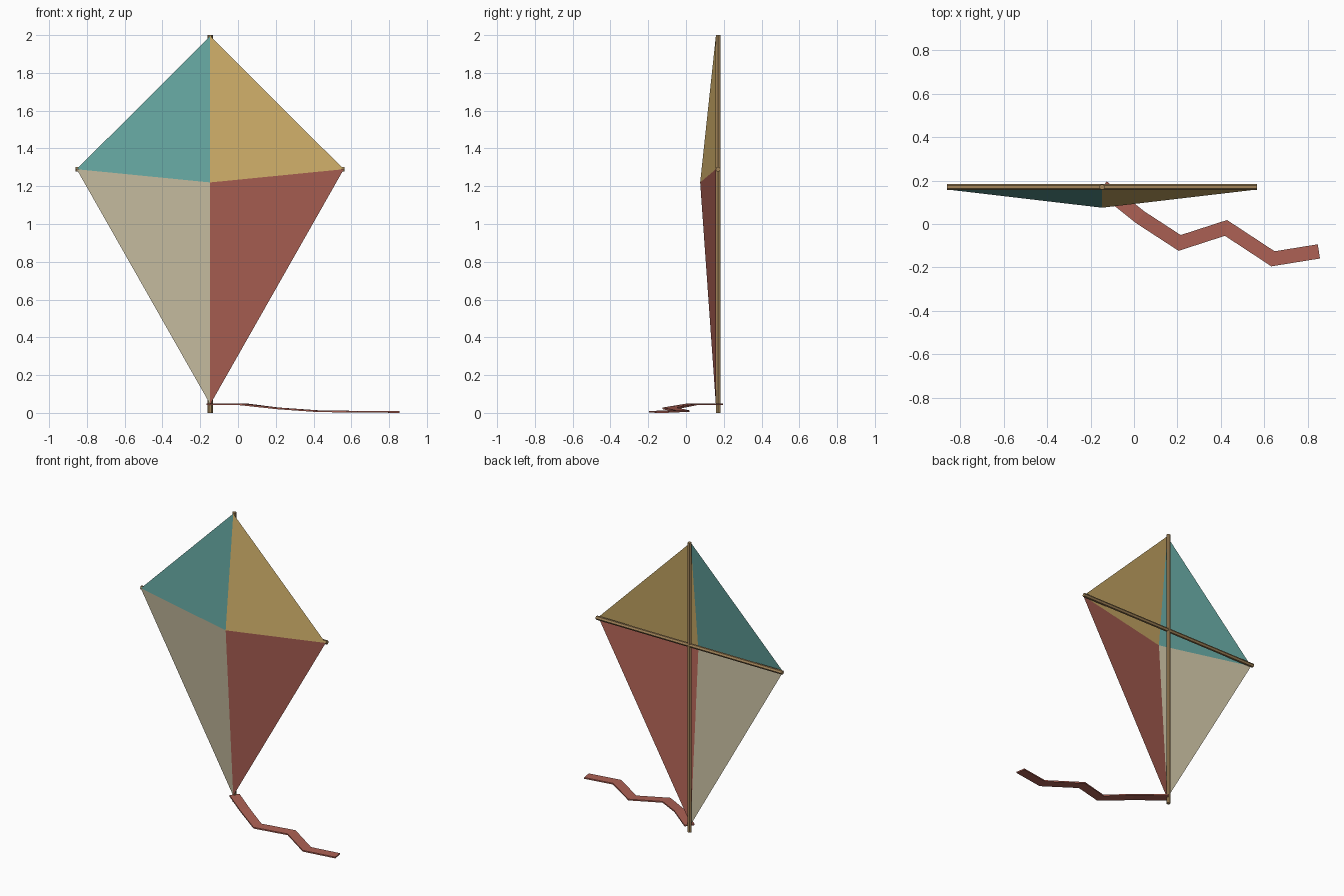
import bpy
from mathutils import Vector

if "Cube" in bpy.data.objects:
    bpy.data.objects.remove(bpy.data.objects["Cube"])

CX, RY = -0.147, 0.17      # kite centre line, depth of the rods
SAIL_Y = 0.158             # sail corners sit on the front of the rods


def material(name, rgb):
    m = bpy.data.materials.new(name)
    m.diffuse_color = (*rgb, 1)
    m.use_nodes = True
    m.node_tree.nodes["Principled BSDF"].inputs["Base Color"].default_value = m.diffuse_color
    return m


def mesh_object(name, verts, faces, mat):
    me = bpy.data.meshes.new(name)
    me.from_pydata(verts, [], faces)
    me.update()
    ob = bpy.data.objects.new(name, me)
    bpy.context.collection.objects.link(ob)
    me.materials.append(mat)
    return ob


def rod(name, centre, length, rot, mat):
    bpy.ops.mesh.primitive_cylinder_add(vertices=6, radius=0.0135, depth=length,
                                        location=centre, rotation=rot)
    ob = bpy.context.object
    ob.name = name
    ob.data.materials.append(mat)


wood = material("wood", (0.36, 0.23, 0.10))
teal = material("teal", (0.13, 0.38, 0.35))
gold = material("gold", (0.62, 0.42, 0.14))
cream = material("cream", (0.58, 0.52, 0.36))
red = material("red", (0.42, 0.12, 0.09))

# wooden cross frame
rod("spine", (CX, RY, 1.0), 2.0, (0, 0, 1.5708), wood)
rod("cross_spar", (CX, RY, 1.29), 1.424, (0, 1.5708, 0), wood)

# four sail panels meeting at a point pushed forward
top, bottom = (CX, SAIL_Y, 1.995), (CX, SAIL_Y, 0.045)
left, right = (CX - 0.707, SAIL_Y, 1.29), (CX + 0.707, SAIL_Y, 1.29)
peak = (CX, 0.075, 1.22)
for name, a, b, mat in (("sail_top_left", top, left, teal),
                        ("sail_top_right", right, top, gold),
                        ("sail_bottom_left", left, bottom, cream),
                        ("sail_bottom_right", bottom, right, red)):
    mesh_object(name, [a, b, peak], [(0, 1, 2)], mat)

# zigzag ribbon tail, mitred at each bend
path = [Vector(p) for p in ((-0.146, 0.17, 0.045), (0.03, 0.03, 0.045),
                            (0.21, -0.087, 0.024), (0.423, -0.018, 0.009),
                            (0.639, -0.16, 0.006), (0.85, -0.126, 0.005))]
HALF_W, HALF_T = 0.033, 0.0045
normals = []
for a, b in zip(path, path[1:]):
    d = (b - a).xy.normalized()
    normals.append(Vector((-d.y, d.x, 0)))
verts, faces = [], []
for i, p in enumerate(path):
    n0, n1 = normals[max(i - 1, 0)], normals[min(i, len(normals) - 1)]
    m = (n0 + n1).normalized()
    side = m * (HALF_W / m.dot(n1))
    up = Vector((0, 0, HALF_T))
    verts += [p - side - up, p + side - up, p + side + up, p - side + up]
    if i:
        o = 4 * (i - 1)
        faces += [(o + k, o + 4 + k, o + 4 + (k + 1) % 4, o + (k + 1) % 4)
                  for k in range(4)]
e = len(verts)
faces += [(0, 1, 2, 3), (e - 1, e - 2, e - 3, e - 4)]
tail = mesh_object("tail_ribbon", verts, faces, red)
# consistent outward normals
import bmesh
bm = bmesh.new()
bm.from_mesh(tail.data)
bmesh.ops.recalc_face_normals(bm, faces=bm.faces)
bm.to_mesh(tail.data)
bm.free()
